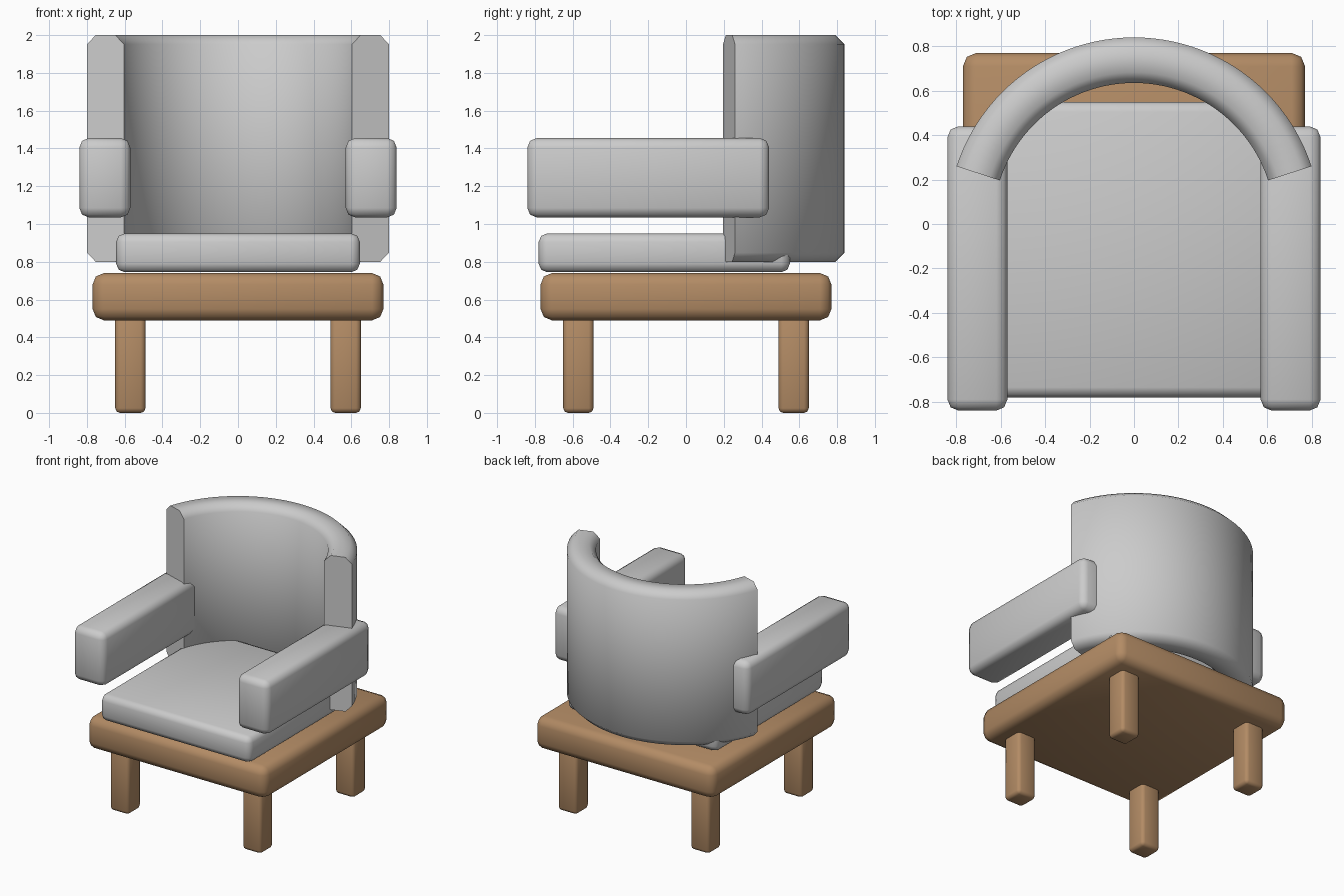
import bpy
import bmesh
from math import cos, sin, radians
from mathutils import Vector

cube = bpy.data.objects.get("Cube")
if cube:
    bpy.data.objects.remove(cube, do_unlink=True)


def material(name, rgb):
    mat = bpy.data.materials.new(name)
    mat.use_nodes = True
    color = (*rgb, 1)
    mat.diffuse_color = color
    mat.node_tree.nodes["Principled BSDF"].inputs["Base Color"].default_value = color
    return mat


fabric = material("grey_fabric", (0.6, 0.6, 0.6))
wood = material("brown_wood", (0.45, 0.26, 0.13))


def finish(name, bm, mat):
    bmesh.ops.recalc_face_normals(bm, faces=bm.faces)
    mesh = bpy.data.meshes.new(name)
    bm.to_mesh(mesh)
    bm.free()
    mesh.materials.append(mat)
    obj = bpy.data.objects.new(name, mesh)
    bpy.context.collection.objects.link(obj)
    bpy.ops.object.select_all(action='DESELECT')
    bpy.context.view_layer.objects.active = obj
    obj.select_set(True)
    bpy.ops.object.shade_smooth_by_angle(angle=radians(50))
    return obj


def rounded_box(name, low, high, bevel, mat):
    """Box between two corners with softly rounded edges."""
    low, high = Vector(low), Vector(high)
    bm = bmesh.new()
    bmesh.ops.create_cube(bm, size=1)
    for v in bm.verts:
        v.co = (low + high) / 2 + v.co * (high - low)
    bmesh.ops.bevel(bm, geom=bm.edges[:], offset=bevel, segments=2,
                    profile=0.5, affect='EDGES')
    return finish(name, bm, mat)


def curved_back(name, inner, outer, bottom, top, chamfer, start, steps, mat):
    """Chamfered cross-section swept around the rear, with flat ends."""
    c = chamfer
    section = [(inner, bottom + c), (inner + c, bottom), (outer - c, bottom),
               (outer, bottom + c), (outer, top - c), (outer - c, top),
               (inner + c, top), (inner, top - c)]
    bm = bmesh.new()
    rings = []
    for i in range(steps + 1):
        a = radians(start + (180 - 2 * start) * i / steps)
        rings.append([bm.verts.new((r * cos(a), r * sin(a), z)) for r, z in section])
    n = len(section)
    for a, b in zip(rings, rings[1:]):
        for k in range(n):
            bm.faces.new((a[k], a[(k + 1) % n], b[(k + 1) % n], b[k]))
    bm.faces.new(rings[0])
    bm.faces.new(rings[-1])
    return finish(name, bm, mat)


# Wooden base and four legs
rounded_box("seat_base", (-0.77, -0.77, 0.49), (0.77, 0.77, 0.74), 0.06, wood)
for side, sx in (("left", 1), ("right", -1)):
    for end, sy in (("front", -1), ("back", 1)):
        x, y, half = sx * 0.57, sy * 0.57, 0.08
        rounded_box(f"{end}_{side}_leg", (x - half, y - half, 0),
                    (x + half, y + half, 0.52), 0.025, wood)

# Seat cushion
rounded_box("seat_cushion", (-0.645, -0.78, 0.745), (0.645, 0.55, 0.95), 0.045, fabric)

# Armrests
for side, sx in (("left", 1), ("right", -1)):
    x = sx * 0.705
    rounded_box(f"{side}_armrest", (x - 0.135, -0.84, 1.035),
                (x + 0.135, 0.44, 1.455), 0.05, fabric)

# Wraparound backrest
curved_back("backrest", 0.635, 0.84, 0.8, 2.0, 0.048, 18, 48, fabric)
